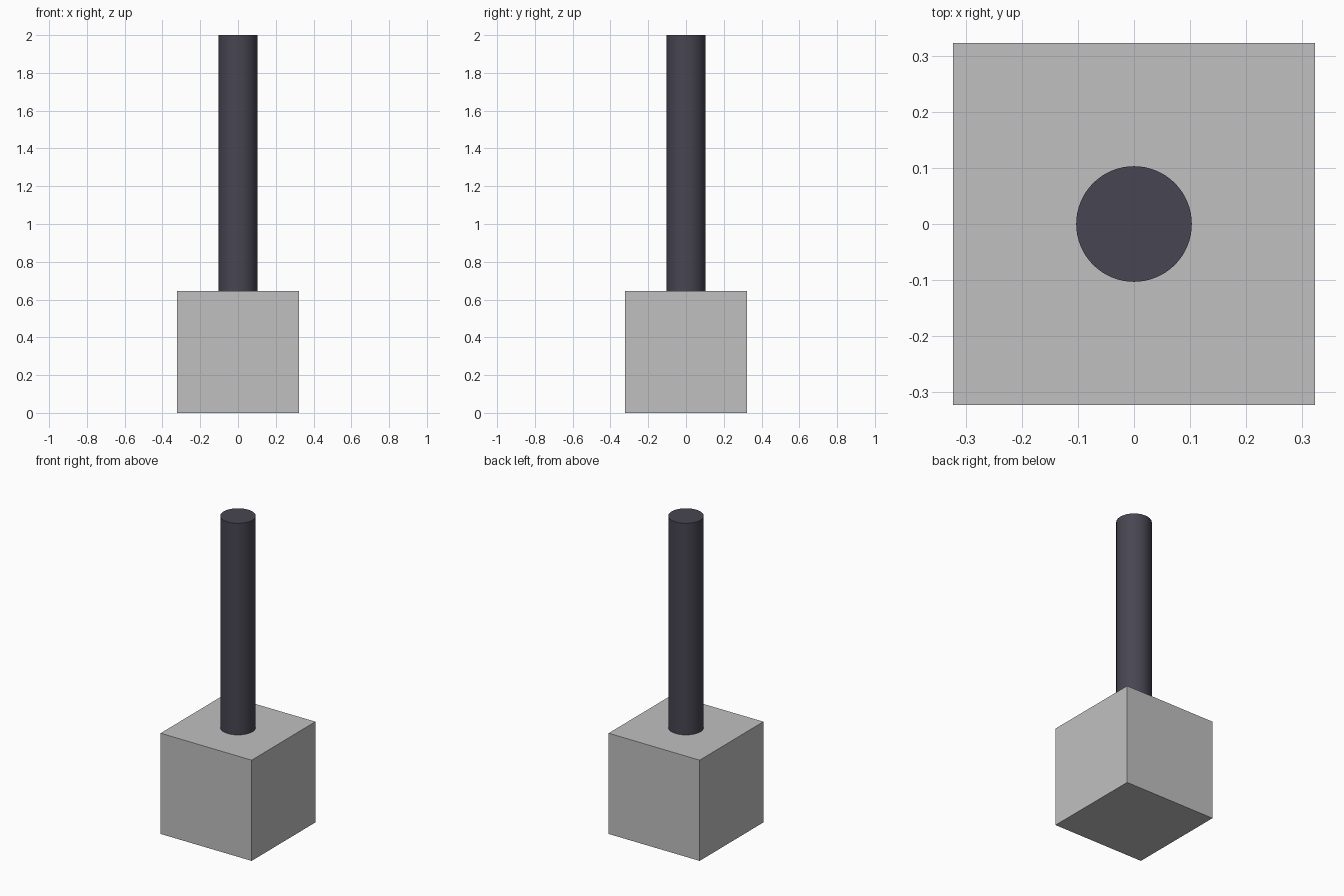
import bpy

if "Cube" in bpy.data.objects:
    bpy.data.objects.remove(bpy.data.objects["Cube"])

HALF = 0.3225    # half width of the cube block
TOP = 0.645      # top of the block
RADIUS = 0.103   # handle radius


def material(name, colour):
    mat = bpy.data.materials.new(name)
    mat.diffuse_color = (*colour, 1.0)
    mat.use_nodes = True
    mat.node_tree.nodes["Principled BSDF"].inputs["Base Color"].default_value = mat.diffuse_color
    return mat


def finish(name, mat):
    obj = bpy.context.object
    obj.name = name
    obj.data.materials.append(mat)
    return obj


grey = material("light grey", (0.53, 0.53, 0.53))
dark = material("dark slate", (0.064, 0.061, 0.084))

# Cube block standing on the ground
bpy.ops.mesh.primitive_cube_add(size=1, location=(0, 0, TOP / 2))
block = finish("head_block", grey)
block.scale = (2 * HALF, 2 * HALF, TOP)
bpy.ops.object.transform_apply(location=False, rotation=False, scale=True)

# Round handle rising from the block
bpy.ops.mesh.primitive_cylinder_add(vertices=64, radius=RADIUS, depth=2 - TOP,
                                    location=(0, 0, (2 + TOP) / 2))
finish("handle", dark)
bpy.ops.object.shade_smooth_by_angle()
